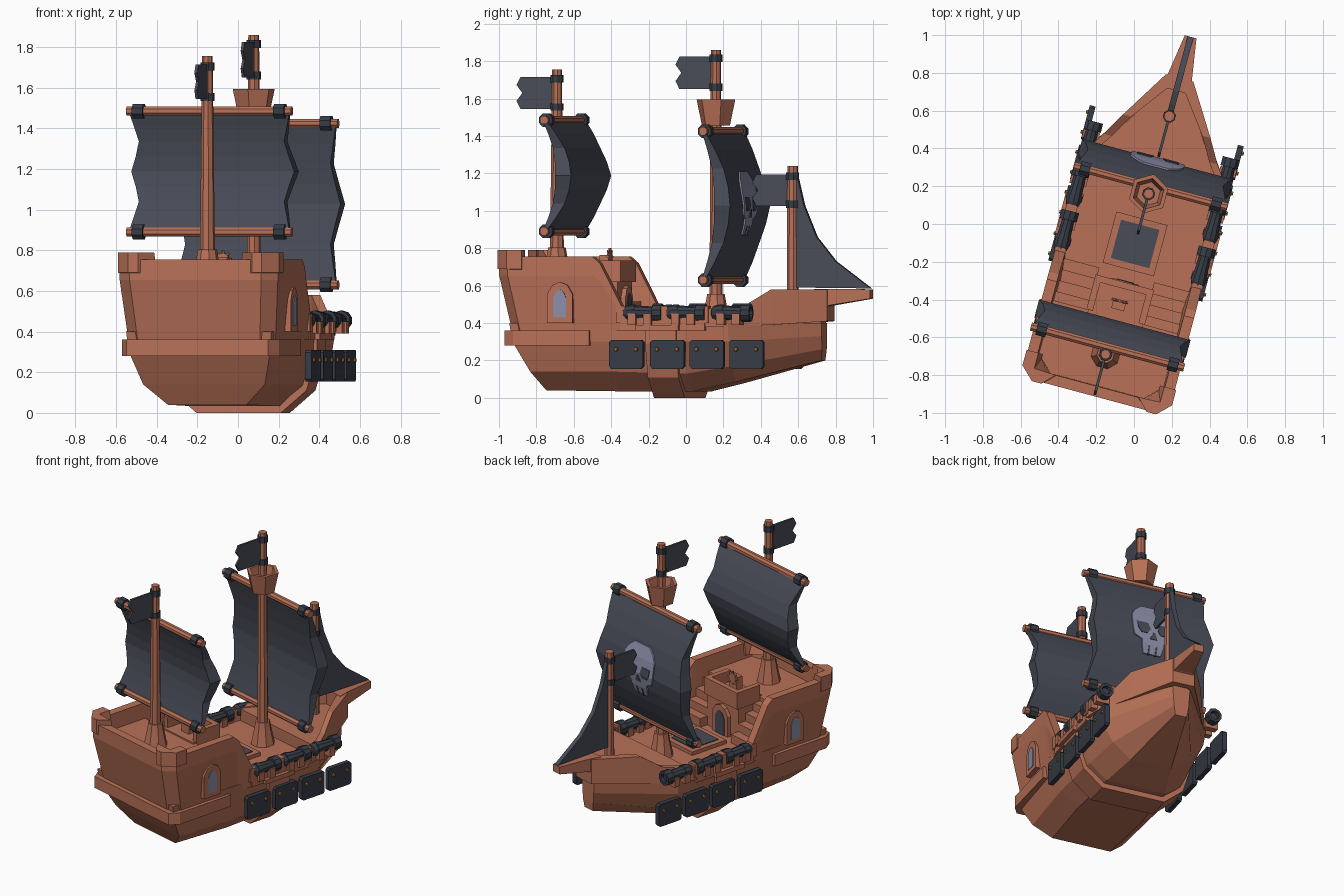
import bpy, bmesh, math
from mathutils import Matrix, Vector

if "Cube" in bpy.data.objects:
    bpy.data.objects.remove(bpy.data.objects["Cube"])


def material(name, rgb):
    m = bpy.data.materials.new(name)
    m.diffuse_color = (*rgb, 1)
    m.use_nodes = True
    m.node_tree.nodes["Principled BSDF"].inputs["Base Color"].default_value = m.diffuse_color
    return m


WOOD = material("brown wood", (0.48, 0.165, 0.095))
CLOTH = material("dark cloth", (0.065, 0.071, 0.095))
METAL = material("dark metal", (0.038, 0.045, 0.061))
PALE = material("pale lavender", (0.26, 0.27, 0.39))
GOLD = material("gold rivet", (0.30, 0.156, 0.03))
# the ship is built along +y, then turned 15 degrees
PLACE = Matrix.Translation((0.032, -0.009, 0)) @ Matrix.Rotation(math.radians(-15), 4, 'Z')


def mesh(name, verts, faces, mat):
    me = bpy.data.meshes.new(name)
    me.from_pydata([tuple(v) for v in verts], [], faces)
    bm = bmesh.new()
    bm.from_mesh(me)
    bmesh.ops.recalc_face_normals(bm, faces=bm.faces)
    bm.to_mesh(me)
    bm.free()
    me.transform(PLACE)
    me.materials.append(mat)
    ob = bpy.data.objects.new(name, me)
    bpy.context.collection.objects.link(ob)
    return ob


def loft(name, rings, mat, ladder=False):
    n = len(rings[0])
    verts = [p for r in rings for p in r]
    faces = [(i * n + j, i * n + (j + 1) % n, (i + 1) * n + (j + 1) % n, (i + 1) * n + j)
             for i in range(len(rings) - 1) for j in range(n)]
    for base in (0, (len(rings) - 1) * n):
        if ladder:  # strips across mirrored halves, for bent end caps
            faces += [(base + j, base + j + 1, base + n - 2 - j, base + n - 1 - j) for j in range(n // 2 - 1)]
        else:
            faces.append(tuple(range(base, base + n)))
    return mesh(name, verts, faces, mat)


def lathe(name, origin, axis, profile, mat, n=10):
    o, a = Vector(origin), Vector(axis).normalized()
    q = a.to_track_quat('Z', 'Y')
    rings = [[o + q @ Vector((r * math.cos((k + .5) * math.tau / n), r * math.sin((k + .5) * math.tau / n), s))
              for k in range(n)] for s, r in profile]
    return loft(name, rings, mat)


def prism(name, pts, axis, a, b, mat):
    def put(p, d):
        return {'x': (d, p[0], p[1]), 'y': (p[0], d, p[1]), 'z': (p[0], p[1], d)}[axis]
    return loft(name, [[put(p, a) for p in pts], [put(p, b) for p in pts]], mat)


def box(name, x0, x1, y0, y1, z0, z1, mat=WOOD):
    return prism(name, [(x0, y0), (x1, y0), (x1, y1), (x0, y1)], 'z', z0, z1, mat)


def both(half):
    return half + [(-p[0], *p[1:]) for p in reversed(half)]


def arch(c, z0, w, h):
    return [(c - w, z0), (c + w, z0), (c + w, z0 + h * .7), (c + w * .6, z0 + h * .92), (c, z0 + h),
            (c - w * .6, z0 + h * .92), (c - w, z0 + h * .7)]


def wall(name, pts, t=.045):
    # bulwark strip from (x, y, bottom z, top z), built on both sides
    for s in (1, -1):
        rings = []
        for x, y, zb, zt in pts:
            k = .93 if y < -.3 else 1
            yb = y * .93 if y < -.8 else y
            xi, yi = max(x - t, 0), y + t if y < -.9 else y - t if y > .7 else y
            rings.append([(s * x * k, yb, zb), (s * x, y, zt - .1 if zt > .7 else zt - .03), (s * x, y, zt),
                          (s * xi, yi, zt), (s * xi * k, max(yi, yb) if y < 0 else yi, zb)])
        loft(name, rings, WOOD)


# lower hull: stations of (half width, y, z) from deck to keel
stations = [
    [(.37, -.87, .40), (.36, -.855, .30), (.31, -.77, .14), (.20, -.71, .04)],
    [(.385, -.30, .40), (.38, -.30, .30), (.33, -.30, .14), (.22, -.30, .035)],
    [(.385, .10, .40), (.38, .10, .30), (.32, .10, .13), (.20, .10, .035)],
    [(.372, .34, .40), (.355, .34, .30), (.27, .34, .17), (.14, .32, .085)],
    [(.06, .775, .40), (.055, .775, .33), (.05, .775, .26), (.04, .77, .20)]]
loft("lower_hull", [both(s) for s in stations], WOOD, True)
rib = [(.40, .39), (.40, .29), (.345, .11), (.215, 0)]
loft("hull_rib", [both([(x, y, z) for x, z in rib]) for y in (-.11, .06)], WOOD, True)
prism("stern_ledge", both([(.40, -.42), (.40, -.84), (.36, -.90)]), 'z', .28, .36, WOOD)

# stern castle, foredeck and bulwarks
loft("stern_castle", [both([(w, -.50, z), (w, b + .08, z), (w - .07, b, z)])
                      for z, w, b in ((.35, .35, -.85), (.65, .385, -.91))], WOOD)
prism("foredeck", both([(.36, .28), (.05, .77)]), 'z', .38, .48, WOOD)
wall("stern_bulwark", [(0, -.935, .36, .755), (.335, -.935, .36, .755), (.403, -.87, .36, .755),
                       (.403, -.40, .36, .755), (.403, -.36, .36, .72), (.40, -.22, .36, .45)], .055)
wall("stern_corner_rail", [(.29, -.943, .68, .79), (.34, -.943, .68, .79), (.41, -.875, .68, .79),
                           (.41, -.79, .68, .79)], .065)
wall("side_bulwark", [(.40, -.25, .36, .44), (.40, .22, .36, .44)])
wall("bow_bulwark", [(.40, .20, .38, .44), (.395, .25, .38, .48), (.375, .33, .38, .485), (.312, .42, .385, .495),
                     (.24, .545, .39, .58), (.075, .81, .41, .58), (0, .81, .41, .58)])
loft("bowsprit", [[(-w, y, z0), (w, y, z0), (w, y, z1), (-w, y, z1)]
                  for y, w, z0, z1 in ((.74, .085, .46, .583), (.82, .065, .495, .583), (1.035, .032, .53, .58))], WOOD)

# cabin with balcony, door, stairs and steering wheel
box("cabin", -.15, .15, -.52, -.33, .38, .66)
box("balcony_front", -.16, .16, -.345, -.31, .62, .735)
for s in (1, -1):
    box("balcony_side", s * .125, s * .16, -.50, -.33, .62, .735)
    for i in range(4):
        box("stair_step", s * .15, s * .365, -.52, -.27 - i * .06, .39, .46 + i * .055)
    prism("window_frame", arch(-.58, .40, .07, .22), 'x', s * .36, s * .410, WOOD)
    prism("window_pane", arch(-.58, .43, .035, .15), 'x', s * .40, s * .414, PALE)
prism("door_frame", arch(0, .40, .075, .2), 'y', -.34, -.305, WOOD)
prism("door", arch(0, .40, .045, .16), 'y', -.32, -.301, CLOTH)
box("wheel_stand", -.035, .035, -.46, -.41, .64, .765)
lathe("steering_wheel", (0, -.42, .755), (0, 1, 0), [(0, .032), (.015, .032)], WOOD, 8)
for k in range(4):
    d = Vector((math.cos(k * math.pi / 4), 0, math.sin(k * math.pi / 4)))
    lathe("wheel_spoke", Vector((0, -.412, .755)) - d * .045, d, [(0, .008), (.09, .008)], WOOD, 6)

# cargo hatch
box("hatch_frame", -.14, .14, -.24, .04, .39, .425)
box("hatch_grate", -.105, .105, -.205, .005, .40, .43, CLOTH)

# masts with foot cones, flags and flag rings
for name, y, z0, z1, r0, r1, f0, f1 in (("main", .175, .40, 1.86, .036, .027, 1.66, 1.815),
                                        ("rear", -.705, .65, 1.755, .039, .026, 1.555, 1.705),
                                        ("fore", .60, .47, 1.24, .032, .029, 1.035, 1.185)):
    lathe(name + "_mast", (0, y, 0), (0, 0, 1), [(z0, r0), (z1, r1)], WOOD, 8)
    if name != "fore":
        lathe(name + "_mast_foot", (0, y, z0), (0, 0, 1), [(0, .078), (.1, .057), (.155, .047)], WOOD, 8)
    for z in (f0, f1):
        lathe(name + "_flag_ring", (0, y, z - .02), (0, 0, 1), [(0, .035), (.04, .035)], METAL, 8)
    e, h = y - .222, (f1 - f0 + .02) / 4
    tail = [(e + (.022 if i % 2 == 0 else 0) + (.01 if i == 2 else 0), f0 - .01 + i * h) for i in range(5)]
    prism(name + "_flag", [(y, f0 - .01)] + tail + [(y, f1 + .01)], 'x', -.007, .007, CLOTH)

# hollow crow's nest
lathe("crows_nest", (0, .175, 0), (0, 0, 1), [(1.455, .077), (1.595, .107), (1.595, .084), (1.50, .065)], WOOD, 6)


# square sails: zigzag side edges, thick crescent section bulging forward
def bulge(y, z0, z1, z, depth=.14):
    t = (z - z0) / (z1 - z0) * 8
    i = min(int(t), 7)
    d = [(0, .36, .66, .88, 1, .88, .66, .36, 0)[k] for k in (i, i + 1)]
    return y + depth * (d[0] + (d[1] - d[0]) * (t - i))


for name, y, z0, z1 in (("main", .215, .63, 1.425), ("rear", -.665, .89, 1.485)):
    rings = []
    for i in range(9):
        z = z0 + (z1 - z0) * i / 8
        w = (.41, .39, .37, .39, .415, .39, .37, .39, .41)[i]
        f, b = bulge(y, z0, z1, z) + .009, bulge(y, z0, z1, z, .07) - .009
        rings.append([(-w, b, z), (w, b, z), (w, f, z), (-w, f, z)])
    loft(name + "_sail", rings, CLOTH)
    for z in (z0, z1):
        lathe(name + "_yard", (-.42, y, z), (1, 0, 0), [(0, .024), (.84, .024)], WOOD, 8)
        for x in (-.36, .36):
            lathe(name + "_yard_band", (x - .027, y, z), (1, 0, 0), [(0, .039), (.054, .039)], METAL, 8)


# skull emblem laid on the main sail, from rows of (x0, x1, z)
def patch(name, rows, lift, mat):
    rings = []
    for x0, x1, z in rows:
        v = bulge(.215, .63, 1.425, z) + .009
        rings.append([(x0, v - .01, z), (x1, v - .01, z), (x1, v + lift, z), (x0, v + lift, z)])
    loft(name, rings, mat)


patch("skull", [(-w, w, z) for w, z in ((.06, .87), (.075, .928), (.075, .955), (.13, .98), (.145, 1.0275),
                                        (.145, 1.127), (.12, 1.17), (.07, 1.21))], .009, PALE)
for s in (1, -1):
    patch("skull_eye", [(s * a, s * b, z) for a, b, z in ((.045, .085, 1.0), (.025, .11, 1.0275), (.04, .115, 1.075))],
          .013, CLOTH)
    patch("skull_tooth_gap", [(s * .02, s * .03, .865), (s * .02, s * .03, .92)], .013, CLOTH)
patch("skull_nose", [(-.025, .025, .965), (-.005, .005, 1.01)], .013, CLOTH)

# triangular fore sail
prism("jib_sail", [(.62, .59), (1.035, .585), (.84, .73), (.735, .86), (.665, 1.03), (.625, 1.20)],
      'x', -.016, .016, CLOTH)

# cannons, carriages, rail blocks and shields along both sides
for s in (1, -1):
    for y in (-.14, .10, .35):
        lathe("cannon", (s * .375, y - .13, .455), (0, 1, 0),
              [(0, .008), (.015, .02), (.03, .013), (.04, .034), (.06, .042), (.2, .033), (.2, .049), (.25, .049),
               (.25, .03), (.23, .025)], METAL)
        for d in (-.04, .045):
            box("cannon_cradle", s * .33, s * .42, y + d - .022, y + d + .022, .39, .45)
        lathe("cannon_strap", (s * .375, y - .06, .455), (0, 1, 0), [(0, .044), (.03, .044)], METAL)
    for y in (-.245, -.01, .215):
        box("rail_block", s * .345, s * .405, y - .025, y + .025, .40, .49)
    box("rib_cap", s * .36, s * .425, -.155, .08, .36, .39)
    for y in (-.21, .017, .236, .455):
        c = .012
        w = .093
        prism("side_shield", [(y - w, .155 + c), (y - w + c, .155), (y + w - c, .155), (y + w, .155 + c),
                              (y + w, .31 - c), (y + w - c, .31), (y - w + c, .31), (y - w, .31 - c)],
              'x', s * .39, s * .422, METAL)
        for d in (-.055, .055):
            lathe("shield_rivet", (s * .418, y + d, .26), (s, 0, 0), [(0, .014), (.014, .010)], GOLD, 6)
